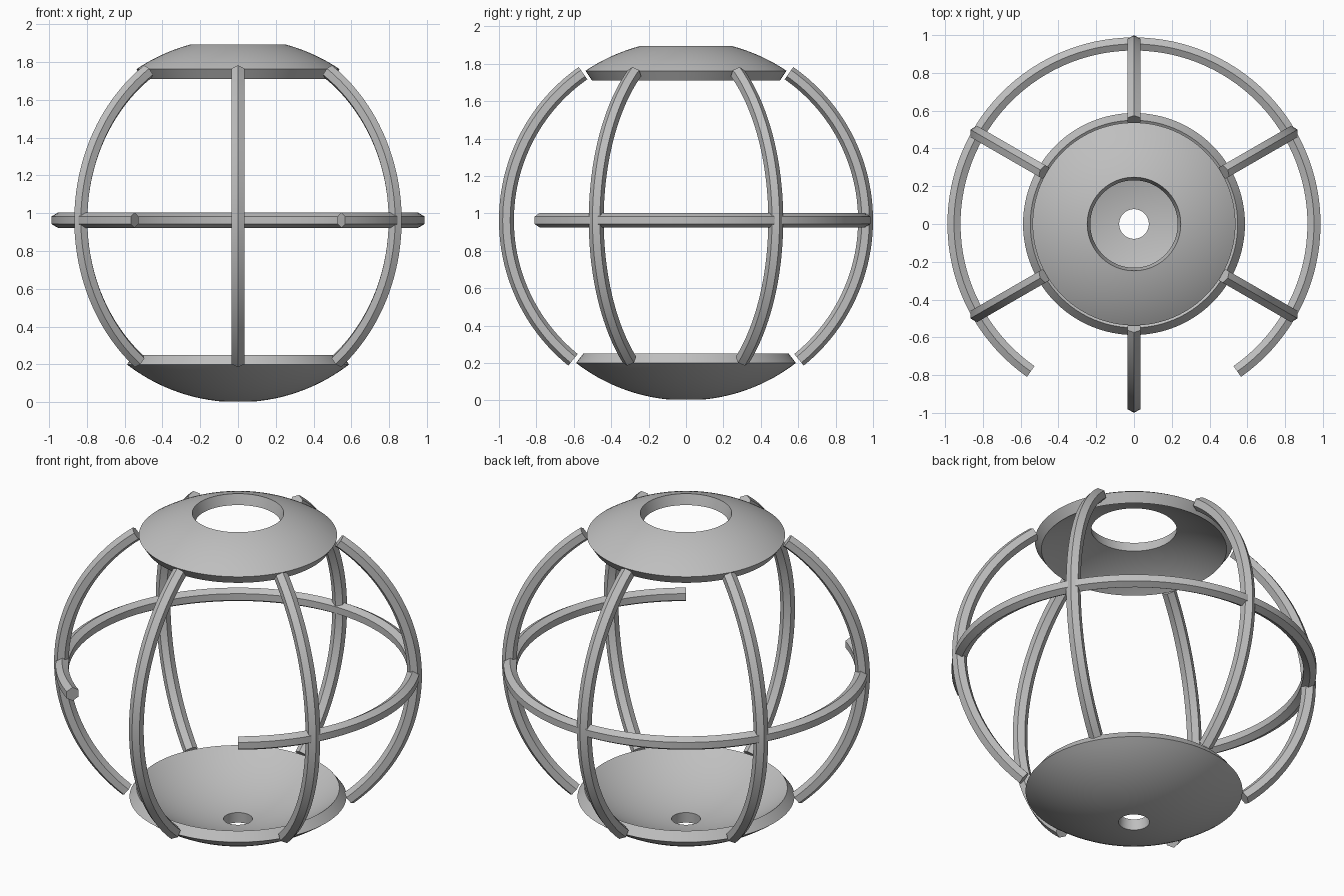
import bpy
import bmesh
from math import sin, cos, pi, radians
from mathutils import Matrix, Vector

cube = bpy.data.objects.get("Cube")
if cube:
    bpy.data.objects.remove(cube, do_unlink=True)

CENTRE_Z = 0.963
BAR = 0.04              # corner radius of the hexagonal bars
SHELL = (0.9, 0.963)    # inner and outer radius of the caps

grey = bpy.data.materials.new("plain_grey")
grey.use_nodes = True
colour = (0.52, 0.52, 0.52, 1)
grey.diffuse_color = colour
grey.node_tree.nodes["Principled BSDF"].inputs["Base Color"].default_value = colour


def finish(name, bm):
    """Turn the bmesh into a smooth object with crisp edges."""
    bmesh.ops.recalc_face_normals(bm, faces=bm.faces)
    mesh = bpy.data.meshes.new(name)
    bm.to_mesh(mesh)
    bm.free()
    mesh.materials.append(grey)
    obj = bpy.data.objects.new(name, mesh)
    obj.location.z = CENTRE_Z
    bpy.context.collection.objects.link(obj)
    bpy.ops.object.select_all(action="DESELECT")
    obj.select_set(True)
    bpy.context.view_layer.objects.active = obj
    bpy.ops.object.shade_smooth_by_angle(angle=radians(30))
    return obj


def bar_arc(name, radius, start, end, steps, tilt, place):
    """Sweep a hexagon around z from start to end degrees, then place it."""
    bm = bmesh.new()
    rings = []
    for i in range(steps + 1):
        turn = Matrix.Rotation(radians(start + (end - start) * i / steps), 3, "Z")
        ring = []
        for k in range(6):
            a = k * pi / 3 + tilt
            ring.append(bm.verts.new(turn @ Vector((radius + BAR * cos(a), 0, BAR * sin(a)))))
        rings.append(ring)
    for a, b in zip(rings, rings[1:]):
        for k in range(6):
            n = (k + 1) % 6
            bm.faces.new((a[k], a[n], b[n], b[k]))
    bm.faces.new(rings[0])
    bm.faces.new(rings[-1])
    bm.transform(place)
    return finish(name, bm)


def cap(name, hole, rim, side):
    """Spherical shell between two polar angles, cut radially at both edges."""
    bm = bmesh.new()
    rows, segs = 16, 96
    angles = [radians(hole + (rim - hole) * i / rows) for i in range(rows + 1)]
    profile = [(SHELL[1], a) for a in angles] + [(SHELL[0], a) for a in reversed(angles)]
    loops = []
    for r, a in profile:
        loops.append([bm.verts.new((r * sin(a) * cos(2 * pi * s / segs),
                                    r * sin(a) * sin(2 * pi * s / segs),
                                    side * r * cos(a))) for s in range(segs)])
    for a, b in zip(loops, loops[1:] + loops[:1]):
        for s in range(segs):
            n = (s + 1) % segs
            bm.faces.new((a[s], a[n], b[n], b[s]))
    return finish(name, bm)


# Top cap with a wide opening, bottom bowl with a small drain hole
cap("top_cap", 14.9, 33.9, 1)
cap("bottom_bowl", 5, 37.6, -1)

# Six upright ribs, ridge facing outward
upright = Matrix.Rotation(pi / 2, 4, "X")
for i in range(6):
    bar_arc(f"rib_{i + 1}", 0.96, -51, 55, 48, 0,
            Matrix.Rotation(radians(30 + 60 * i), 4, "Z") @ upright)

# Horizontal hoop, open at the front
bar_arc("hoop", 0.953, -55, 235, 96, pi / 6, Matrix.Identity(4))
